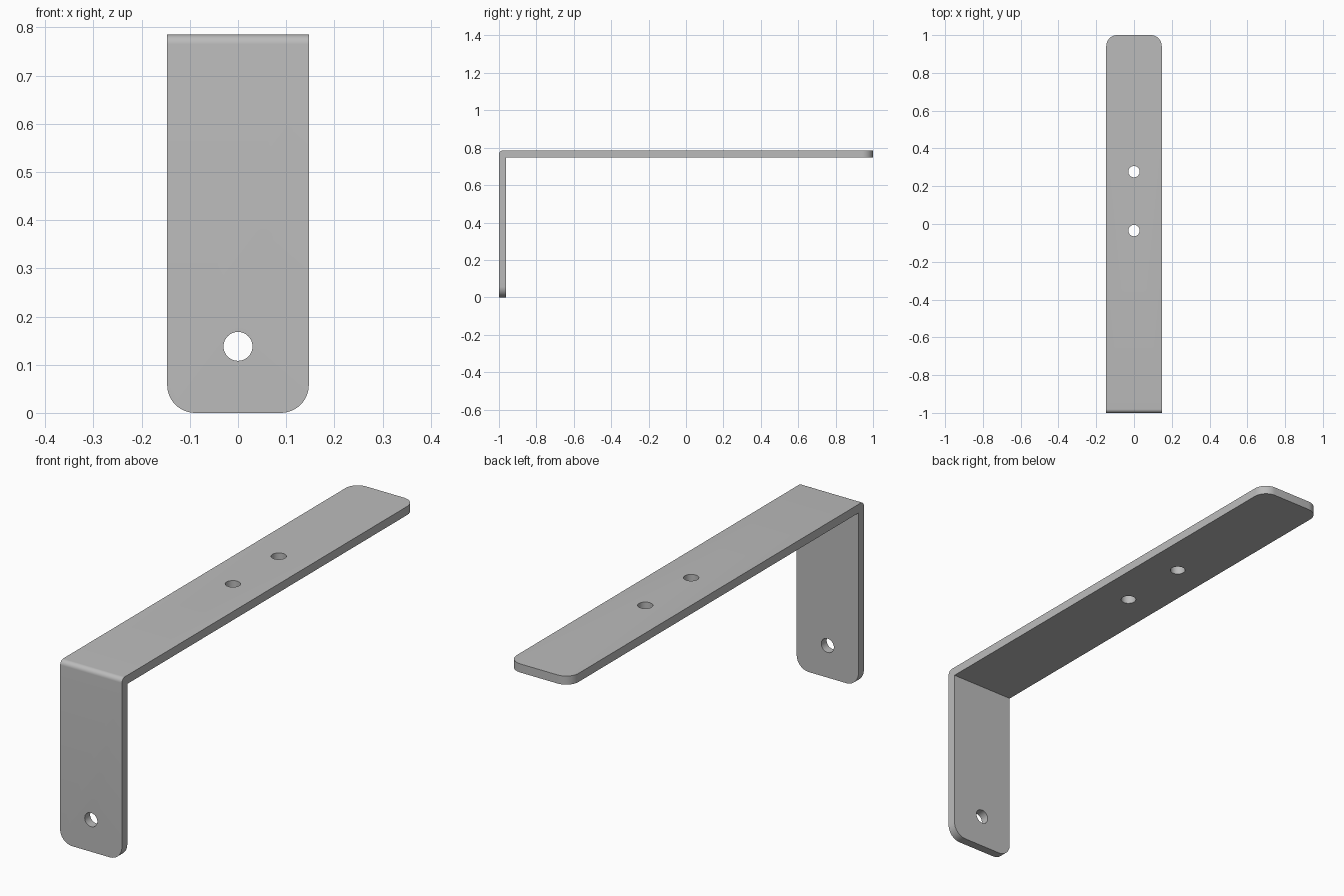
import bpy
import bmesh
import math

cube = bpy.data.objects.get("Cube")
if cube:
    bpy.data.objects.remove(cube, do_unlink=True)

HALF_WIDTH = 0.147
HEIGHT = 0.785
THICK = 0.037
CORNER = 0.058
BEND = 0.02
HOLE = 0.03

steel = bpy.data.materials.new("grey_steel")
steel.use_nodes = True
colour = (0.5, 0.5, 0.5, 1)
steel.diffuse_color = colour
steel.node_tree.nodes["Principled BSDF"].inputs["Base Color"].default_value = colour

# L-shaped side profile (y, z) extruded across the width
under = HEIGHT - THICK
profile = [(-1, 0), (THICK - 1, 0), (THICK - 1, under), (1, under), (1, HEIGHT), (-1, HEIGHT)]
bm = bmesh.new()
face = bm.faces.new([bm.verts.new((-HALF_WIDTH, y, z)) for y, z in profile])
extruded = bmesh.ops.extrude_face_region(bm, geom=[face])["geom"]
bmesh.ops.translate(bm, vec=(2 * HALF_WIDTH, 0, 0),
                    verts=[v for v in extruded if isinstance(v, bmesh.types.BMVert)])
bmesh.ops.recalc_face_normals(bm, faces=bm.faces)


def round_edges(test, radius, segments):
    edges = [e for e in bm.edges if all(test(v.co) for v in e.verts)]
    bmesh.ops.bevel(bm, geom=edges, offset=radius, segments=segments,
                    profile=0.5, affect='EDGES')


# Rounded bend, then rounded corners at both free ends
round_edges(lambda c: c.y < -0.999 and c.z > HEIGHT - 0.001, BEND, 8)
for side in (-1, 1):
    round_edges(lambda c: c.x * side > HALF_WIDTH - 0.001 and c.y > 0.999, CORNER, 12)
    round_edges(lambda c: c.x * side > HALF_WIDTH - 0.001 and c.z < 0.001, CORNER, 12)

mesh = bpy.data.meshes.new("bracket")
bm.to_mesh(mesh)
bm.free()
bracket = bpy.data.objects.new("bracket", mesh)
bpy.context.collection.objects.link(bracket)
mesh.materials.append(steel)
bpy.context.view_layer.objects.active = bracket


# Drilled holes
def drill(location, tilt):
    bpy.ops.mesh.primitive_cylinder_add(vertices=40, radius=HOLE, depth=0.2,
                                        location=location, rotation=(tilt, 0, 0))
    cutter = bpy.context.object
    cutter.name = "hole_cutter"
    cutter.hide_render = True
    cutter.data.materials.append(steel)
    cut = bracket.modifiers.new("hole", 'BOOLEAN')
    cut.operation = 'DIFFERENCE'
    cut.solver = 'EXACT'
    cut.object = cutter
    bpy.context.view_layer.objects.active = bracket
    bpy.ops.object.modifier_apply(modifier=cut.name)
    bpy.data.objects.remove(cutter, do_unlink=True)


drill((0, -1, 0.138), math.pi / 2)
for y in (-0.035, 0.277):
    drill((0, y, HEIGHT), 0)

bpy.ops.object.select_all(action='DESELECT')
bracket.select_set(True)
bpy.context.view_layer.objects.active = bracket
bpy.ops.object.shade_smooth_by_angle(angle=math.radians(30))
